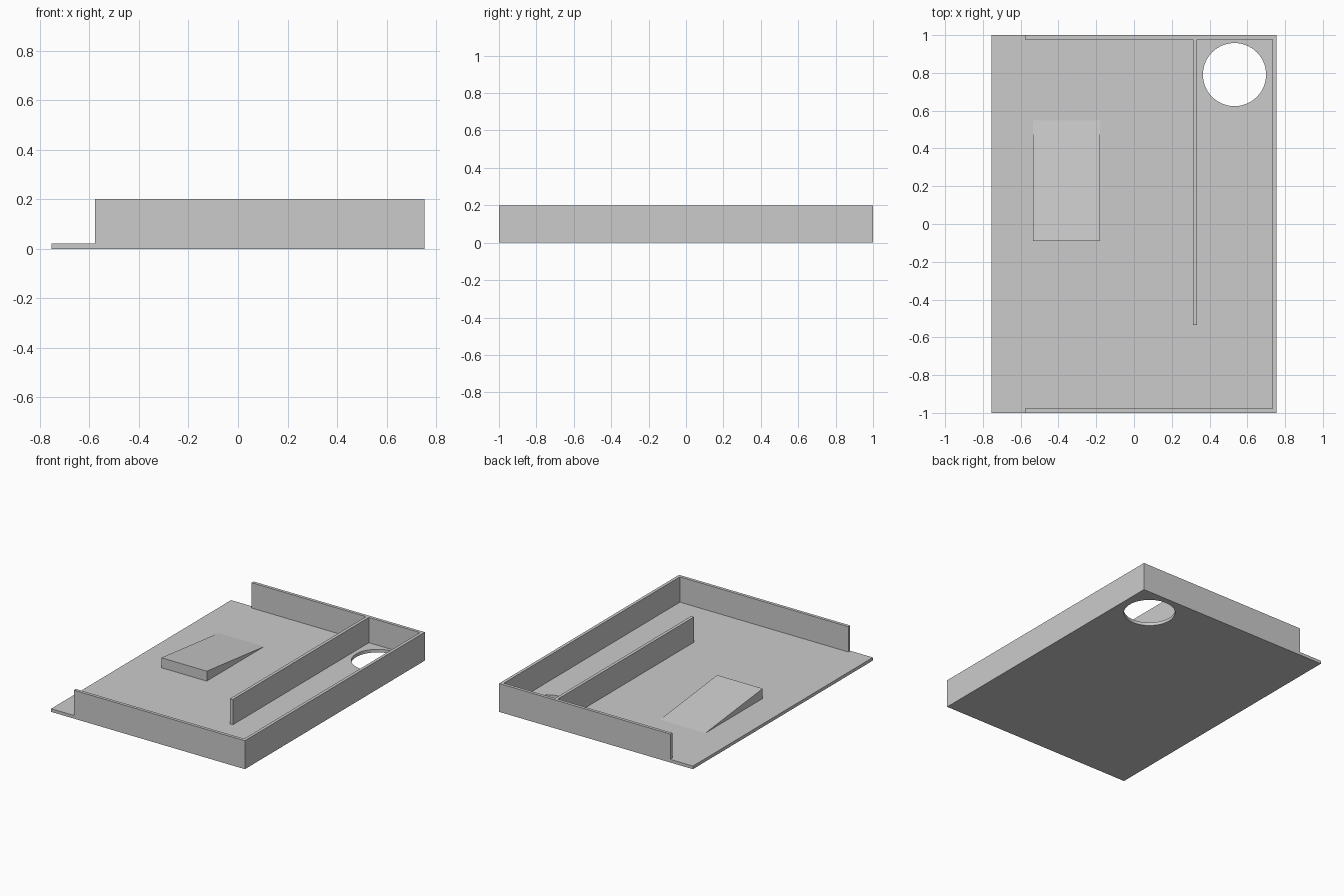
import bpy, bmesh
from mathutils import Vector

if "Cube" in bpy.data.objects:
    bpy.data.objects.remove(bpy.data.objects["Cube"])

X, Y = 0.754, 1.0        # half width and half depth of the tray
T, H = 0.022, 0.2        # sheet thickness and overall height
XW = -0.578              # open end of the side walls


def extrude_profile(name, points, offset):
    """Solid prism: a polygon pushed along an offset vector."""
    bm = bmesh.new()
    face = bm.faces.new([bm.verts.new(p) for p in points])
    res = bmesh.ops.extrude_face_region(bm, geom=[face], use_keep_orig=True)
    verts = [g for g in res["geom"] if isinstance(g, bmesh.types.BMVert)]
    bmesh.ops.translate(bm, verts=verts, vec=Vector(offset))
    bmesh.ops.recalc_face_normals(bm, faces=bm.faces)
    mesh = bpy.data.meshes.new(name)
    bm.to_mesh(mesh)
    bm.free()
    obj = bpy.data.objects.new(name, mesh)
    bpy.context.collection.objects.link(obj)
    return obj


# Floor plate
floor = extrude_profile(
    "floor_plate", [(-X, -Y, 0), (X, -Y, 0), (X, Y, 0), (-X, Y, 0)], (0, 0, T))

# Round hole through the back right corner of the floor
bpy.ops.mesh.primitive_cylinder_add(
    vertices=96, radius=0.167, depth=0.2, location=(0.532, 0.791, 0))
cutter = bpy.context.object
cutter.name = "hole_cutter"
cutter.hide_render = True
cut = floor.modifiers.new("hole", "BOOLEAN")
cut.operation, cut.solver, cut.object = "DIFFERENCE", "EXACT", cutter
bpy.context.view_layer.objects.active = floor
bpy.ops.object.modifier_apply(modifier=cut.name)
bpy.data.objects.remove(cutter)
bpy.ops.object.select_all(action="DESELECT")
floor.select_set(True)
bpy.ops.object.shade_smooth_by_angle()

# Walls on three sides, with the lane divider joined to the back wall
D0, D1, DY = 0.312, 0.334, -0.534
outline = [(XW, -Y), (X, -Y), (X, Y), (XW, Y), (XW, Y - T),
           (D0, Y - T), (D0, DY), (D1, DY), (D1, Y - T),
           (X - T, Y - T), (X - T, -Y + T), (XW, -Y + T)]
extrude_profile("walls_and_divider", [(x, y, T) for x, y in outline], (0, 0, H - T))

# Wedge ramp rising towards the front
extrude_profile(
    "ramp", [(-0.534, -0.09, T), (-0.534, 0.547, T), (-0.534, -0.09, 0.092)],
    (0.354, 0, 0))
